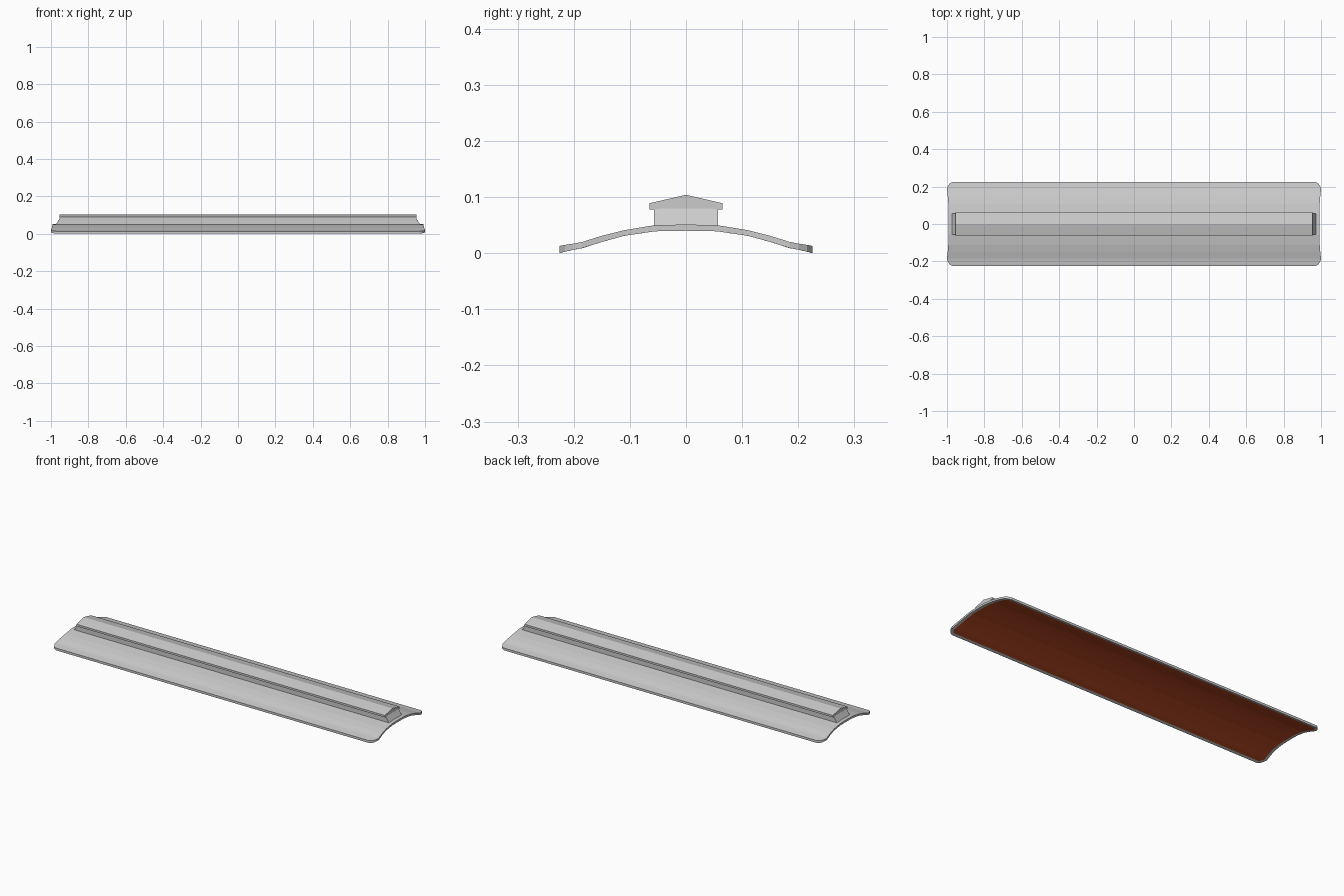
import bpy
import bmesh

cube = bpy.data.objects.get("Cube")
if cube:
    bpy.data.objects.remove(cube, do_unlink=True)


def make_material(name, rgb):
    mat = bpy.data.materials.new(name)
    mat.use_nodes = True
    mat.diffuse_color = (*rgb, 1)
    mat.node_tree.nodes["Principled BSDF"].inputs["Base Color"].default_value = (*rgb, 1)
    return mat


grey = make_material("light grey metal", (0.6, 0.6, 0.6))
brown = make_material("rust brown lining", (0.52, 0.073, 0.018))


def loft(name, ring_points, materials):
    """Solid along x from a closed ring of (end x, y, z) profile points."""
    bm = bmesh.new()
    ends = [[bm.verts.new((s * x, y, z)) for x, y, z in ring_points] for s in (-1, 1)]
    a, b = ends
    n = len(ring_points)
    for i in range(n):
        j = (i + 1) % n
        bm.faces.new((a[i], a[j], b[j], b[i]))
    # close each end with quads joining the upper and lower halves
    for ring in ends:
        for i in range(n // 2 - 1):
            bm.faces.new((ring[i], ring[i + 1], ring[n - 2 - i], ring[n - 1 - i]))
    bmesh.ops.recalc_face_normals(bm, faces=bm.faces)
    mesh = bpy.data.meshes.new(name)
    bm.to_mesh(mesh)
    bm.free()
    for mat in materials:
        mesh.materials.append(mat)
    obj = bpy.data.objects.new(name, mesh)
    bpy.context.collection.objects.link(obj)
    return obj


def section(half):
    """Closed ring from centre-to-edge (end x, y, top z, bottom z) stations."""
    full = [(x, -y, t, b) for x, y, t, b in reversed(half[1:])] + half
    return [(x, y, t) for x, y, t, b in full] + [(x, y, b) for x, y, t, b in reversed(full)]


# Curved roof sheet with rounded corners
roof = loft("roof_sheet", section([
    (0.993, 0, 0.051, 0.040),
    (0.993, 0.055, 0.050, 0.039),
    (0.993, 0.11, 0.041, 0.031),
    (0.996, 0.15, 0.031, 0.020),
    (1.0, 0.185, 0.020, 0.009),
    (0.996, 0.201, 0.017, 0.006),
    (0.986, 0.216, 0.0147, 0.0025),
    (0.970, 0.225, 0.013, 0.0),
]), [grey, brown])

# Brown lining inset into the underside, leaving a grey lip all round
bm = bmesh.new()
bm.from_mesh(roof.data)
underside = [f for f in bm.faces if f.normal.z < -0.5]
bmesh.ops.inset_region(bm, faces=underside, thickness=0.015, use_even_offset=True)
for face in underside:
    face.material_index = 1
bm.to_mesh(roof.data)
bm.free()

# Raised ridge vent with sloping ends
base = loft("ridge_base", section([
    (0.955, 0, 0.080, 0.046),
    (0.955, 0.057, 0.079, 0.046),
]), [grey])
for vert in base.data.vertices:
    if vert.co.z < 0.06:
        vert.co.x *= 0.975 / 0.955

# Pitched cap over the ridge vent
loft("ridge_cap", section([
    (0.955, 0, 0.104, 0.080),
    (0.955, 0.065, 0.089, 0.078),
]), [grey])
